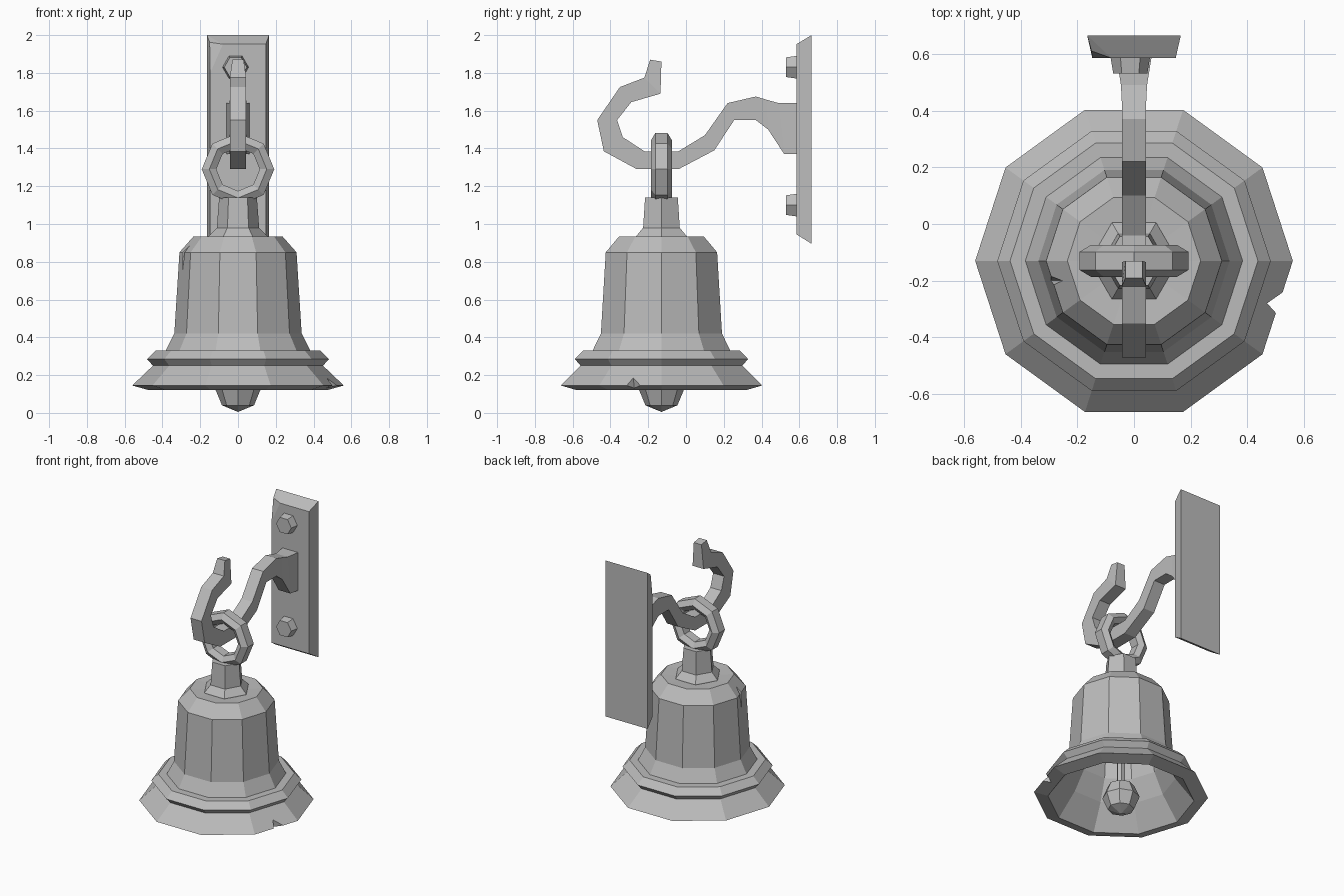
import bpy, bmesh, math
from mathutils import Vector

if "Cube" in bpy.data.objects:
    bpy.data.objects.remove(bpy.data.objects["Cube"])

metal = bpy.data.materials.new("grey metal")
metal.diffuse_color = (0.5, 0.5, 0.5, 1)
metal.use_nodes = True
metal.node_tree.nodes["Principled BSDF"].inputs["Base Color"].default_value = metal.diffuse_color
CY = -0.13  # bell axis in y


def finish(name, bm):
    bmesh.ops.recalc_face_normals(bm, faces=bm.faces[:])
    me = bpy.data.meshes.new(name)
    bm.to_mesh(me)
    bm.free()
    me.materials.append(metal)
    ob = bpy.data.objects.new(name, me)
    bpy.context.collection.objects.link(ob)
    return ob


def skin(name, rings, closed=False):
    """Join equal-length point rings with quads, capping open ends."""
    bm = bmesh.new()
    vs = [[bm.verts.new(p) for p in r] for r in rings]
    n = len(vs[0])
    pairs = list(zip(vs, vs[1:]))
    if closed:
        pairs.append((vs[-1], vs[0]))
    else:
        bm.faces.new(vs[0])
        bm.faces.new(vs[-1])
    for a, b in pairs:
        for i in range(n):
            j = (i + 1) % n
            bm.faces.new((a[i], a[j], b[j], b[i]))
    return finish(name, bm)


def lathe(name, profile, n):
    """Turn an (r, z) profile about the bell axis."""
    t = [2 * math.pi * i / n for i in range(n)]
    return skin(name, [[(r * math.cos(a), CY + r * math.sin(a), z) for a in t]
                       for r, z in profile])


def hull(name, pts):
    bm = bmesh.new()
    for p in pts:
        bm.verts.new(p)
    bmesh.ops.convex_hull(bm, input=bm.verts[:])
    bmesh.ops.dissolve_limit(bm, angle_limit=0.01, verts=bm.verts[:], edges=bm.edges[:])
    return finish(name, bm)


def cut(ob, cutter):
    m = ob.modifiers.new("cut", 'BOOLEAN')
    m.operation = 'DIFFERENCE'
    m.solver = 'EXACT'
    m.object = cutter
    bpy.context.view_layer.objects.active = ob
    bpy.ops.object.modifier_apply(modifier=m.name)
    bpy.data.objects.remove(cutter)


# hollow bell: inside wall, rim, then outside wall
bell = lathe("bell", [(0.15, 0.86), (0.24, 0.80), (0.28, 0.42), (0.35, 0.28),
                      (0.47, 0.12), (0.56, 0.145), (0.45, 0.25), (0.482, 0.285),
                      (0.437, 0.33), (0.383, 0.33), (0.337, 0.42), (0.31, 0.85),
                      (0.235, 0.935), (0.14, 0.93)], 10)
# chip in the rim and dent in the shoulder
cut(bell, hull("rim_chip", [(0.46, -0.27, 0.10), (0.47, -0.28, 0.19), (0.60, -0.19, 0.10),
                            (0.56, -0.38, 0.10), (0.62, -0.30, 0.19)]))
cut(bell, hull("shoulder_dent", [(-0.24, -0.20, 0.94), (-0.265, -0.20, 0.84),
                                 (-0.31, -0.20, 0.70), (-0.36, -0.14, 0.92),
                                 (-0.34, -0.27, 0.92)]))

# neck
lathe("neck", [(0.16, 0.91), (0.155, 0.935), (0.112, 0.98), (0.10, 1.14)], 6)

# clapper
lathe("clapper_rod", [(0.028, 0.2), (0.028, 0.88)], 6)
bm = bmesh.new()
bmesh.ops.create_uvsphere(bm, u_segments=8, v_segments=4, radius=0.12)
bmesh.ops.translate(bm, verts=bm.verts[:], vec=(0, CY, 0.125))
finish("clapper_ball", bm)

# hanging ring: six-sided section swept round an octagon
section = [(0.192, -0.032), (0.192, 0.032), (0.152, 0.056),
           (0.115, 0.032), (0.115, -0.032), (0.152, -0.056)]
skin("hanging_ring", [[(r * math.cos(k * math.pi / 4), CY + d, 1.29 + r * math.sin(k * math.pi / 4))
                       for r, d in section] for k in range(8)], closed=True)

# hook: upper and lower edge in y, z, with half width
stations = [(.59, 1.64, .59, 1.37, .062), (.49, 1.64, .52, 1.37, .046),
            (.43, 1.657, .435, 1.50, .043), (.37, 1.675, .37, 1.55, .043),
            (.22, 1.64, .255, 1.55, .043), (.10, 1.47, .15, 1.39, .043),
            (-.04, 1.385, -.04, 1.29, .043), (-.22, 1.385, -.26, 1.29, .043),
            (-.335, 1.46, -.435, 1.385, .043), (-.365, 1.55, -.47, 1.55, .043),
            (-.29, 1.645, -.35, 1.725, .043), (-.135, 1.69, -.22, 1.775, .043),
            (-.13, 1.86, -.19, 1.87, .03)]
skin("hook", [[(-w, a, b), (w, a, b), (w, c, d), (-w, c, d)] for a, b, c, d, w in stations])

# wall plate with bevelled front and a worn corner
front = [(-.147, .945), (-.147, 1.80), (-.08, 1.952), (.147, 1.952), (.147, .945)]
hull("wall_plate", [(x, .585, z) for x, z in front] +
     [(-.15, .61, 1.962)] +
     [(x, .665, z) for x in (-.165, .165) for z in (.895, 2.0)])

# bolts
for name, z in (("upper_bolt", 1.83), ("lower_bolt", 1.10)):
    skin(name, [[(-.013 + r * math.cos(k * math.pi / 3), y, z + r * math.sin(k * math.pi / 3))
                 for k in range(6)] for r, y in ((.07, .59), (.06, .53))])
